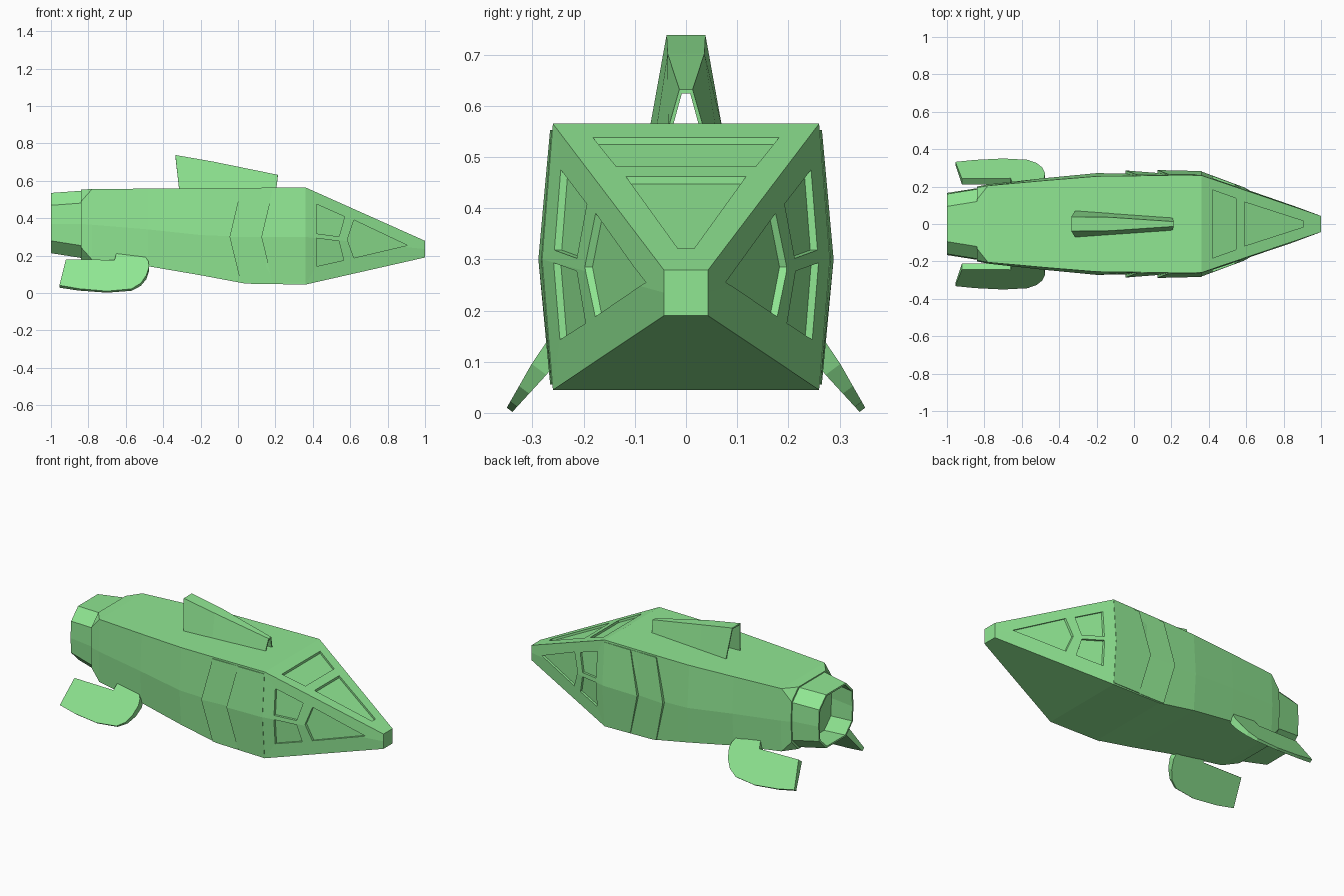
import bpy, bmesh

if "Cube" in bpy.data.objects:
    bpy.data.objects.remove(bpy.data.objects["Cube"])

green = bpy.data.materials.new("hull_green")
green.diffuse_color = (0.28, 0.8, 0.29, 1)
green.use_nodes = True
green.node_tree.nodes["Principled BSDF"].inputs["Base Color"].default_value = green.diffuse_color


def loft(name, rings, caps=True, loop=False):
    """Skin a list of equal-length point rings into one mesh."""
    bm = bmesh.new()
    vs = [[bm.verts.new(p) for p in r] for r in rings]
    pairs = list(zip(vs, vs[1:])) + ([(vs[-1], vs[0])] if loop else [])
    for a, b in pairs:
        for i in range(len(a)):
            j = (i + 1) % len(a)
            bm.faces.new((a[i], a[j], b[j], b[i]))
    if caps and not loop:
        bm.faces.new(vs[0])
        bm.faces.new(vs[-1])
    bmesh.ops.remove_doubles(bm, verts=bm.verts, dist=1e-5)
    bmesh.ops.recalc_face_normals(bm, faces=bm.faces)
    me = bpy.data.meshes.new(name)
    bm.to_mesh(me)
    bm.free()
    me.materials.append(green)
    ob = bpy.data.objects.new(name, me)
    bpy.context.collection.objects.link(ob)
    return ob


def section(x, w, m, zt, zm, zb, c):
    """Box section with a side crease at zm and corners chamfered by c."""
    half = [(w - c, zt), (w, zt - c), (m, zm), (w, zb + c), (w - c, zb)]
    return [(x, y, z) for y, z in half] + [(x, -y, z) for y, z in reversed(half)]


# Hull stations: x, edge half width, crease half width, top, crease, bottom, chamfer
ST = [(-0.84, .195, .200, .553, .37, .180, .065),
      (-0.78, .205, .212, .556, .365, .178, 0),
      (-0.48, .232, .245, .558, .34, .143, 0),
      (-0.20, .255, .272, .560, .31, .095, 0),
      (0.04, .258, .268, .562, .30, .050, 0),
      (0.36, .260, .281, .565, .30, .045, 0),
      (1.00, .043, .043, .279, .235, .190, 0)]


def station(x):
    for a, b in zip(ST, ST[1:]):
        if a[0] <= x <= b[0]:
            t = (x - a[0]) / (b[0] - a[0])
            return [p + (q - p) * t for p, q in zip(a, b)]


def side_y(x, z):
    _, w, m, zt, zm, zb, _ = station(x)
    k = (z - zm) / (zt - zm) if z > zm else (zm - z) / (zm - zb)
    return m + (w - m) * k


hull = loft("hull", [section(*s) for s in ST])

# Recessed windows in the nose
DEPTH = 0.014
side_windows = [[(.42, .475), (.57, .408), (.54, .302), (.42, .318)],
                [(.42, .293), (.54, .277), (.565, .175), (.42, .143)],
                [(.62, .39), (.905, .255), (.62, .188), (.585, .285)]]
top_windows = [[(.42, .182), (.545, .137), (.545, -.137), (.42, -.182)],
               [(.592, .117), (.905, .016), (.905, -.016), (.592, -.117)]]
cutters = []
for pts in side_windows:
    for s in (1, -1):
        cutters.append(loft("window_cutter", [
            [(x, s * (side_y(x, z) + d), z) for x, z in pts] for d in (-DEPTH, .05)]))
for pts in top_windows:
    cutters.append(loft("window_cutter", [
        [(x, y, station(x)[3] + d) for x, y in pts] for d in (-DEPTH, .05)]))
bpy.context.view_layer.objects.active = hull
for c in cutters:
    c.hide_render = True
    mod = hull.modifiers.new("window", 'BOOLEAN')
    mod.operation, mod.solver, mod.object = 'DIFFERENCE', 'EXACT', c
    bpy.ops.object.modifier_apply(modifier=mod.name)
for c in cutters:
    bpy.data.objects.remove(c)


# Overlapping chevron armour plates on both sides
def plate(name, s, back_mid, front_mid, front_end, front_off):
    rings = []
    for z, xb, xf, t in ((.553, back_mid + .06, front_end, .006),
                         (.30, back_mid, front_mid, .017),
                         (.055, back_mid + .06, front_end, .006)):
        rings.append([(xb, s * (side_y(xb, z) - .012), z),
                      (xb, s * (side_y(xb, z) + t), z),
                      (xf, s * (side_y(xf, z) + front_off), z),
                      (xf, s * (side_y(xf, z) - .012), z)])
    loft(name, rings)


for s, tag in ((1, "left"), (-1, "right")):
    plate("rear_plate_" + tag, s, -.045, .13, .19, .001)
    plate("front_plate_" + tag, s, .125, .36, .36, .002)

# Hollow engine nozzle
loft("nozzle", [section(-.835, .187, .192, .547, .37, .187, .066),
                section(-1.0, .160, .166, .535, .37, .213, .066),
                section(-1.0, .150, .156, .525, .37, .223, .062),
                section(-.845, .172, .178, .532, .37, .202, .063)])


# Dorsal fin: hollow tapered duct, open at both ends
def duct(xb, xt, wb, wt, zt, t):
    return [(xb, wb - t, .555), (xt, wt - t * .6, zt - t),
            (xt, -wt + t * .6, zt - t), (xb, -wb + t, .555)]


fin_st = [(-.315, -.335, .071, .038, .738), (-.13, -.13, .058, .036, .702),
          (.205, .213, .035, .013, .632)]
loft("dorsal_fin", [duct(*f, 0) for f in fin_st]
     + [duct(*f, .008) for f in reversed(fin_st)], loop=True)

# Swept-back lower fins, angled outward
outline = [(-.92, .168), (-.955, .035), (-.85, .018), (-.70, .006), (-.57, .017),
           (-.52, .045), (-.49, .085), (-.475, .13), (-.48, .16), (-.51, .20),
           (-.65, .20), (-.66, .165)]
for s, tag in ((1, "left"), (-1, "right")):
    rings = []
    for k in (-.5, .5):
        ring = []
        for x, z in outline:
            t = k * min(.012 + .28 * z, .04)
            ring.append((x, s * (.225 + (.17 - z) * .73 + .8 * t), z + .6 * t))
        rings.append(ring)
    loft("lower_fin_" + tag, rings)
